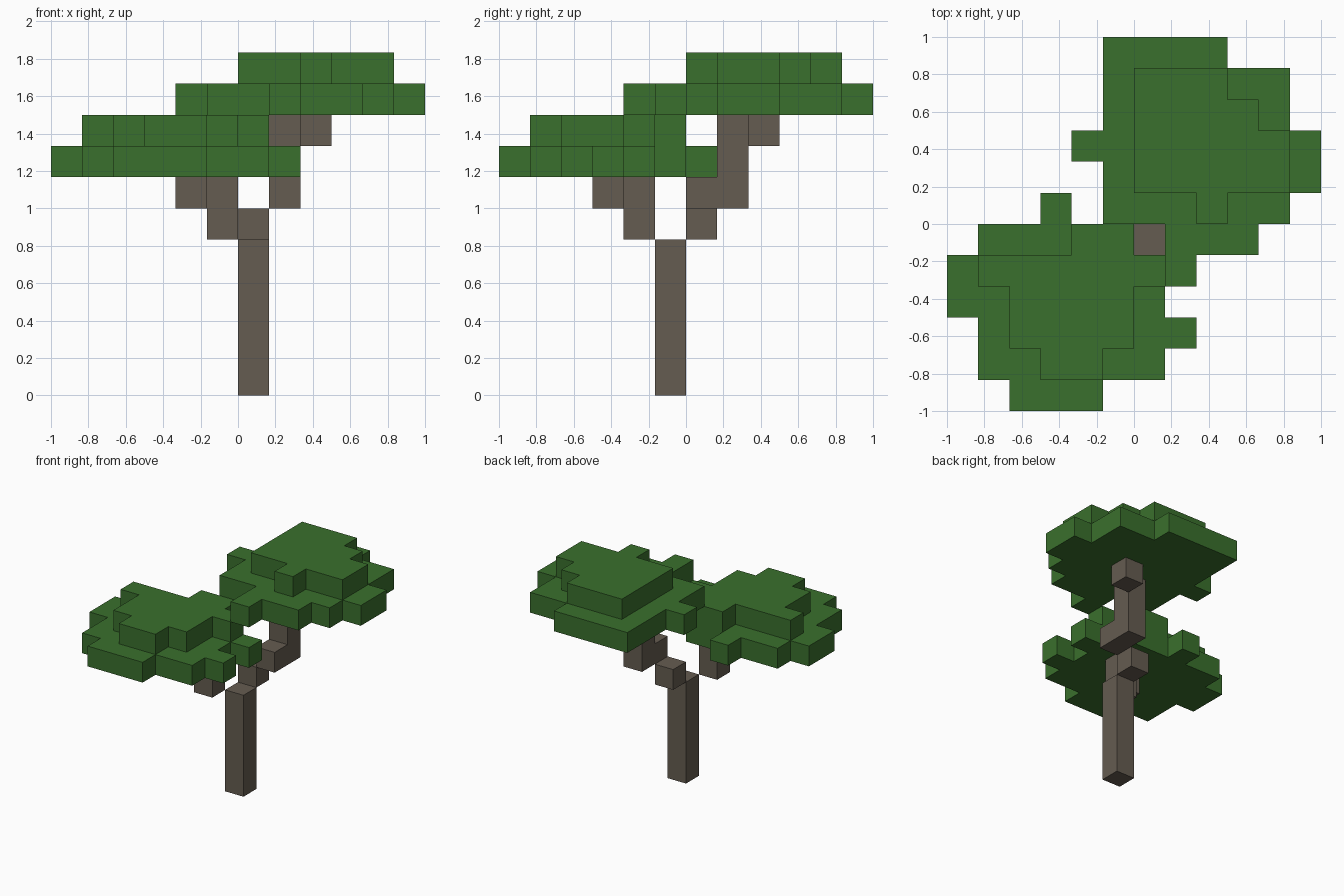
import bpy
import bmesh

cube = bpy.data.objects.get("Cube")
if cube:
    bpy.data.objects.remove(cube, do_unlink=True)

U = 1 / 6  # edge length of one block


def material(name, rgb):
    mat = bpy.data.materials.new(name)
    mat.use_nodes = True
    mat.diffuse_color = (*rgb, 1)
    mat.node_tree.nodes["Principled BSDF"].inputs["Base Color"].default_value = (*rgb, 1)
    return mat


bark = material("grey_brown_bark", (0.130, 0.107, 0.082))
leaf = material("leaf_green", (0.042, 0.162, 0.026))


def slab(name, mat, bottom, height, rows):
    """Extrude a block outline; rows maps each y cell to its first and last x cell."""
    bm = bmesh.new()
    for j, (first, last) in rows.items():
        for i in range(first, last + 1):
            corners = ((i, j), (i + 1, j), (i + 1, j + 1), (i, j + 1))
            bm.faces.new([bm.verts.new((x * U, y * U, bottom * U)) for x, y in corners])
    bmesh.ops.remove_doubles(bm, verts=bm.verts, dist=U / 100)
    ret = bmesh.ops.extrude_face_region(bm, geom=bm.faces[:], use_keep_orig=True)
    top = [v for v in ret["geom"] if isinstance(v, bmesh.types.BMVert)]
    bmesh.ops.translate(bm, verts=top, vec=(0, 0, height * U))
    # merge coplanar block faces into clean flat faces
    bmesh.ops.dissolve_limit(bm, angle_limit=0.01, verts=bm.verts, edges=bm.edges)
    bmesh.ops.recalc_face_normals(bm, faces=bm.faces)
    mesh = bpy.data.meshes.new(name)
    bm.to_mesh(mesh)
    bm.free()
    mesh.materials.append(mat)
    obj = bpy.data.objects.new(name, mesh)
    bpy.context.collection.objects.link(obj)
    return obj


# Trunk
slab("trunk", bark, 0, 5, {-1: (0, 0)})

# Branch stepping up to the front crown
slab("front_branch_lower", bark, 5, 2, {-2: (-1, -1)})
slab("front_branch_upper", bark, 6, 1, {-3: (-2, -2)})

# Branch stepping up to the back crown
slab("back_branch_base", bark, 5, 1, {0: (0, 0)})
slab("back_branch_bend", bark, 6, 1, {0: (1, 1)})
slab("back_branch_post", bark, 6, 3, {1: (1, 1)})
slab("back_branch_tip", bark, 8, 1, {2: (2, 2)})

# Front crown, two layers
slab("front_crown_lower", leaf, 7, 1, {
    0: (-3, -3), -1: (-5, -1), -2: (-6, 1), -3: (-6, 0),
    -4: (-5, 1), -5: (-5, 0), -6: (-4, -2)})
slab("front_crown_upper", leaf, 8, 1, {
    -1: (-2, -1), -2: (-5, 0), -3: (-4, -1), -4: (-4, -1), -5: (-3, -2)})

# Back crown, two layers
slab("back_crown_lower", leaf, 9, 1, {
    -2: (1, 1), -1: (1, 3), 0: (-1, 4), 1: (-1, 5),
    2: (-2, 5), 3: (-1, 4), 4: (-1, 4), 5: (-1, 2)})
slab("back_crown_upper", leaf, 10, 1, {
    0: (2, 2), 1: (0, 4), 2: (0, 4), 3: (0, 3), 4: (0, 2)})
